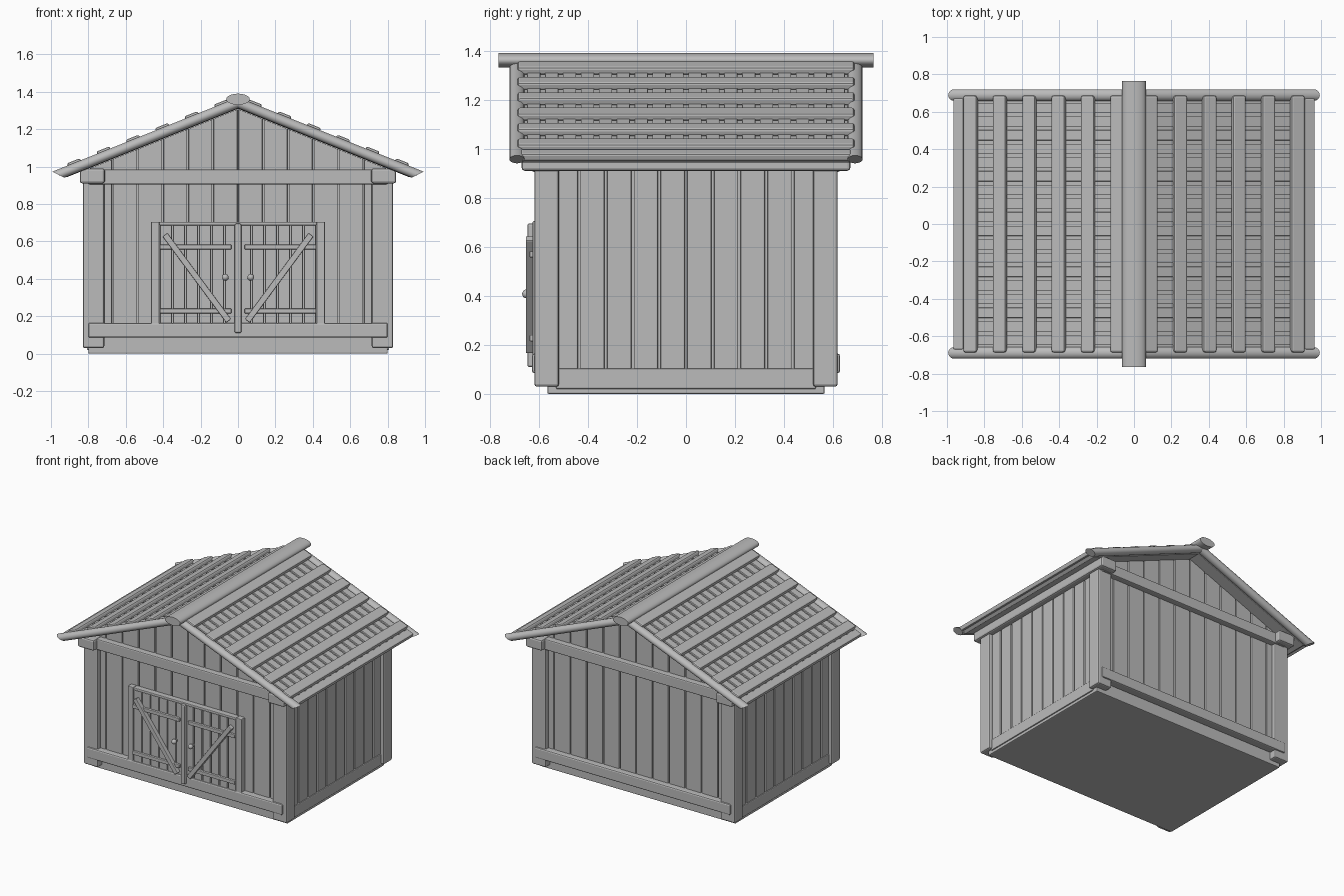
import bpy, bmesh, math
from mathutils import Matrix, Vector

if "Cube" in bpy.data.objects:
    bpy.data.objects.remove(bpy.data.objects["Cube"], do_unlink=True)

GREY = (0.5, 0.5, 0.5, 1)
wood = bpy.data.materials.new("grey_wood")
wood.use_nodes = True
wood.diffuse_color = GREY
wood.node_tree.nodes["Principled BSDF"].inputs["Base Color"].default_value = GREY

RIDGE, SLOPE = 1.37, 0.4
ANGLE = math.atan(SLOPE)
SIDES = (-1, 1)


def finish(name, bm, bevel=0.006, smooth=False):
    bmesh.ops.recalc_face_normals(bm, faces=bm.faces)
    mesh = bpy.data.meshes.new(name)
    bm.to_mesh(mesh)
    bm.free()
    mesh.materials.append(wood)
    ob = bpy.data.objects.new(name, mesh)
    bpy.context.collection.objects.link(ob)
    if bevel:
        mod = ob.modifiers.new("rounded_edges", "BEVEL")
        mod.width, mod.segments, mod.limit_method = bevel, 2, "ANGLE"
    if smooth:
        bpy.ops.object.select_all(action="DESELECT")
        ob.select_set(True)
        bpy.context.view_layer.objects.active = ob
        bpy.ops.object.shade_smooth_by_angle(angle=math.radians(40))
    return ob


def box(bm, x0, x1, y0, y1, z0, z1, frame=Matrix()):
    """Box between limits, optionally inside a rotated frame."""
    centre = Matrix.Translation(((x0 + x1) / 2, (y0 + y1) / 2, (z0 + z1) / 2))
    size = Matrix.Diagonal((abs(x1 - x0), abs(y1 - y0), abs(z1 - z0), 1))
    return bmesh.ops.create_cube(bm, size=1, matrix=frame @ centre @ size)["verts"]


def prism(bm, outline, y0, y1):
    """Extrude an x-z outline along y."""
    face = bm.faces.new([bm.verts.new((x, y0, z)) for x, z in outline])
    made = bmesh.ops.extrude_face_region(bm, geom=[face])["geom"]
    moved = [v for v in made if isinstance(v, bmesh.types.BMVert)]
    bmesh.ops.translate(bm, vec=(0, y1 - y0, 0), verts=moved)


def slope_frame(side):
    """Local x runs down the roof from the ridge, local z points out of it."""
    turn = Matrix.Rotation(0 if side > 0 else math.pi, 4, "Z")
    return Matrix.Translation((0, 0, RIDGE)) @ turn @ Matrix.Rotation(ANGLE, 4, "Y")


def roof_under(x):
    return RIDGE - 0.062 - SLOPE * abs(x)


# Base and closed inner body behind the planks
bm = bmesh.new()
box(bm, -0.8, 0.8, -0.565, 0.565, 0, 0.1)
finish("base", bm)
bm = bmesh.new()
half = 0.775
prism(bm, [(-half, 0.05), (half, 0.05), (half, roof_under(half)),
           (0, roof_under(0)), (-half, roof_under(half))], -0.555, 0.555)
finish("inner_body", bm, 0)

# Gable wall planks, cut to the roof line
for name, side in (("front", -1), ("back", 1)):
    bm = bmesh.new()
    pitch = 0.134
    for k in range(-6, 6):
        a, b = k * pitch + 0.004, (k + 1) * pitch - 0.004
        prism(bm, [(a, 0.09), (b, 0.09), (b, roof_under(b)), (a, roof_under(a))],
              side * 0.55, side * 0.585)
    finish(name + "_wall_planks", bm, 0.004)

    # Cross beams of the gable ends
    bm = bmesh.new()
    box(bm, -0.8, 0.8, side * 0.56, side * 0.628, 0.085, 0.165)
    finish(name + "_sill_beam", bm, 0.01)
    bm = bmesh.new()
    box(bm, -0.8, 0.8, side * 0.56, side * 0.628, 0.905, 0.985)
    finish(name + "_tie_beam", bm, 0.008)

for name, side in (("right", -1), ("left", 1)):
    # Side planks and sill
    bm = bmesh.new()
    pitch = 0.109
    for k in range(-5, 5):
        box(bm, side * 0.76, side * 0.802, k * pitch + 0.005, (k + 1) * pitch - 0.005, 0.1, 0.95)
    finish(name + "_wall_planks", bm)
    bm = bmesh.new()
    box(bm, side * 0.76, side * 0.808, -0.53, 0.53, 0.02, 0.103)
    finish(name + "_sill", bm)

    # Corner posts and the wall plate above them
    bm = bmesh.new()
    for end in SIDES:
        box(bm, side * 0.715, side * 0.83, end * 0.518, end * 0.618, 0.03, 0.93)
    finish(name + "_corner_posts", bm, 0.01)
    bm = bmesh.new()
    box(bm, side * 0.712, side * 0.845, -0.67, 0.67, 0.91, 0.99)
    finish(name + "_wall_plate", bm, 0.012)

    # Roof deck with boards running down the slope
    frame = slope_frame(side)
    bm = bmesh.new()
    for v in box(bm, 0, 1.03, -0.672, 0.672, -0.056, -0.024):
        v.co.x += (-SLOPE if v.co.x < 0.5 else 0.6) * (v.co.z + 0.024)
    bm.transform(frame)
    finish(name + "_roof_deck", bm, 0.003)
    bm = bmesh.new()
    count, pitch = 18, 0.073
    for k in range(count):
        y = (k - (count - 1) / 2) * pitch
        box(bm, 0.03, 1.03, y - 0.027, y + 0.027, -0.03, -0.012, frame)
    finish(name + "_roof_boards", bm, 0.003)

    # Raised battens across the boards, plus the eave batten
    bm = bmesh.new()
    for k in range(6):
        u = (0.09 + 0.157 * k) / math.cos(ANGLE)
        box(bm, u - 0.038, u + 0.038, -0.686, 0.686, -0.022, 0.012, frame)
    finish(name + "_roof_battens", bm, 0.01)
    bm = bmesh.new()
    box(bm, 0.985, 1.045, -0.672, 0.672, -0.035, -0.004, frame)
    finish(name + "_eave_board", bm, 0.008)

    # Rounded barge poles with slanted lower ends
    bm = bmesh.new()
    for end in SIDES:
        place = Matrix.Translation((0.535, end * 0.689, -0.027)) @ Matrix.Rotation(math.pi / 2, 4, "Y")
        pole = bmesh.ops.create_cone(bm, cap_ends=True, segments=16, radius1=1, radius2=1, depth=1.07,
                                     matrix=place @ Matrix.Diagonal((0.027, 0.031, 1, 1)))
        for v in pole["verts"]:
            v.co.x += (-SLOPE if v.co.x < 0.5 else 0.89) * v.co.z
    bm.transform(frame)
    finish(name + "_barge_poles", bm, 0, True)

# Flattened ridge log
bm = bmesh.new()
bmesh.ops.create_cone(bm, cap_ends=True, segments=20, radius1=1, radius2=1, depth=1.53,
                      matrix=Matrix.Translation((0, 0, 1.36)) @ Matrix.Diagonal((0.063, 1, 0.03, 1))
                      @ Matrix.Rotation(math.pi / 2, 4, "X"))
finish("ridge_cap", bm, 0, True)

# Door frame
bm = bmesh.new()
for side in SIDES:
    box(bm, side * 0.42, side * 0.465, -0.625, -0.58, 0.15, 0.705)
box(bm, -0.42, 0.42, -0.625, -0.58, 0.686, 0.705)
finish("door_frame", bm, 0.005)
bm = bmesh.new()
box(bm, -0.018, 0.018, -0.647, -0.58, 0.11, 0.695)
finish("door_centre_post", bm, 0.008)

for name, side in (("right", -1), ("left", 1)):
    # Door slats
    bm = bmesh.new()
    for k in range(6):
        x = 0.417 - 0.0695 * k
        box(bm, side * x, side * max(x - 0.063, 0.01), -0.622, -0.58, 0.155, 0.686)
    finish(name + "_door_slats", bm, 0.005)

    # Rails and diagonal brace
    bm = bmesh.new()
    for z in (0.228, 0.57):
        box(bm, side * 0.035, side * 0.418, -0.638, -0.615, z - 0.013, z + 0.013)
    finish(name + "_door_rails", bm, 0.004)
    bm = bmesh.new()
    low, high = Vector((side * 0.05, -0.64, 0.175)), Vector((side * 0.39, -0.64, 0.635))
    run = high - low
    frame = Matrix.Translation((low + high) / 2) @ Matrix.Rotation(-math.atan2(run.z, run.x), 4, "Y")
    box(bm, -run.length / 2, run.length / 2, -0.013, 0.02, -0.016, 0.016, frame)
    finish(name + "_door_brace", bm, 0.004)

    # Knob
    bm = bmesh.new()
    bmesh.ops.create_uvsphere(bm, u_segments=16, v_segments=10, radius=0.018,
                              matrix=Matrix.Translation((side * 0.068, -0.65, 0.408)))
    box(bm, side * 0.061, side * 0.075, -0.645, -0.61, 0.401, 0.415)
    finish(name + "_door_knob", bm, 0, True)
